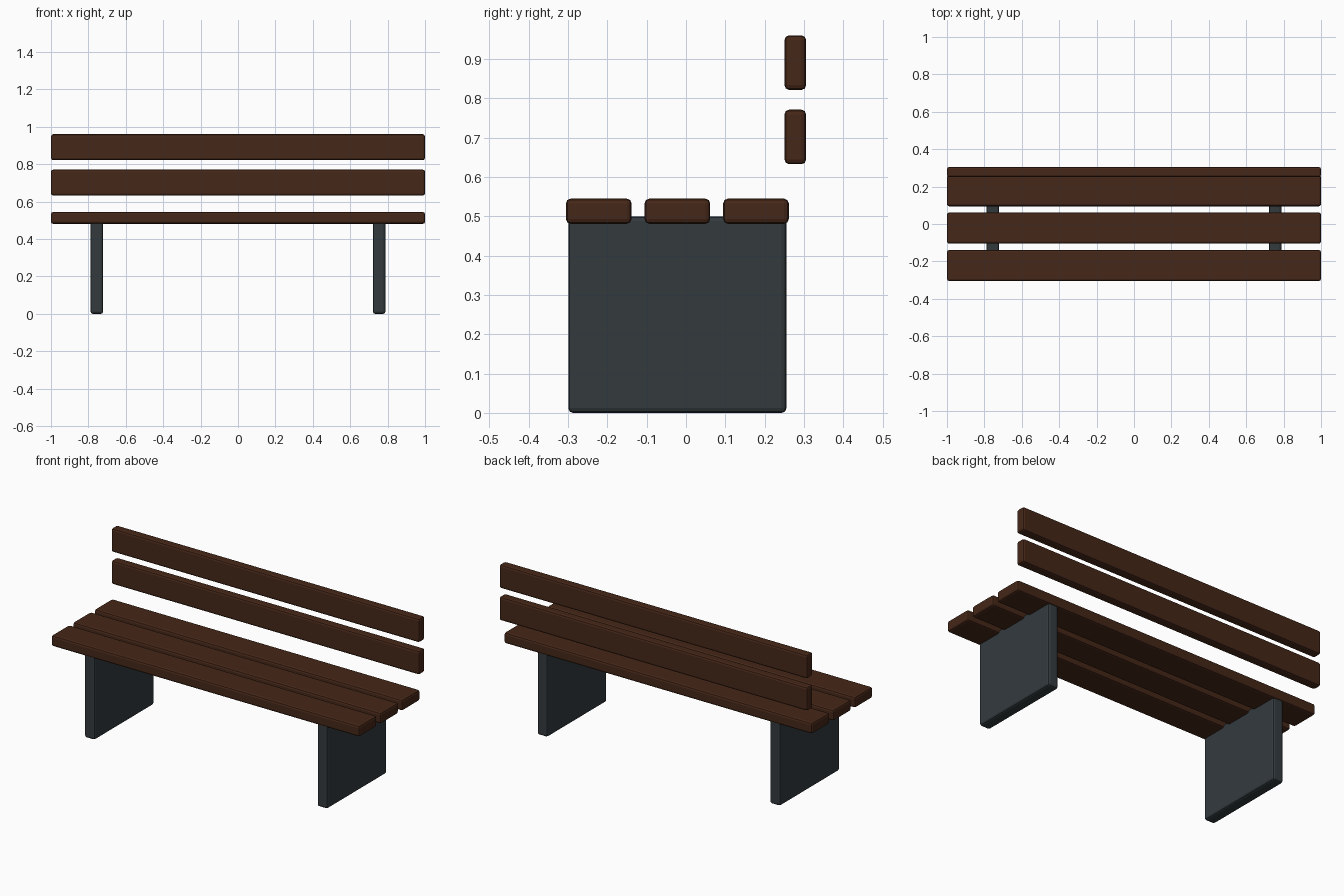
import bpy

if "Cube" in bpy.data.objects:
    bpy.data.objects.remove(bpy.data.objects["Cube"])


def material(name, color):
    mat = bpy.data.materials.new(name)
    mat.diffuse_color = (*color, 1)
    mat.use_nodes = True
    mat.node_tree.nodes["Principled BSDF"].inputs["Base Color"].default_value = mat.diffuse_color
    return mat


wood = material("dark_wood", (0.06, 0.02, 0.009))
metal = material("dark_metal", (0.033, 0.043, 0.048))


def board(name, center, size, mat, bevel=0.012):
    bpy.ops.mesh.primitive_cube_add(size=1, location=center)
    ob = bpy.context.object
    ob.name = name
    ob.scale = size
    bpy.ops.object.transform_apply(location=False, rotation=False, scale=True)
    mod = ob.modifiers.new("rounded_edges", "BEVEL")
    mod.width = bevel
    mod.segments = 2
    ob.data.materials.append(mat)
    return ob


# Seat slats
for i, pos in enumerate(("front", "middle", "rear")):
    board(f"{pos}_seat_slat", (0, -0.222 + 0.2 * i, 0.513), (2, 0.167, 0.064), wood)

# Backrest slats
for pos, z in (("lower", 0.702), ("upper", 0.891)):
    board(f"{pos}_back_slat", (0, 0.278, z), (2, 0.055, 0.139), wood)

# Leg panels, tops sunk into the seat slats
for side, x in (("left", -0.755), ("right", 0.755)):
    board(f"{side}_leg", (x, -0.022, 0.25), (0.067, 0.555, 0.5), metal)
